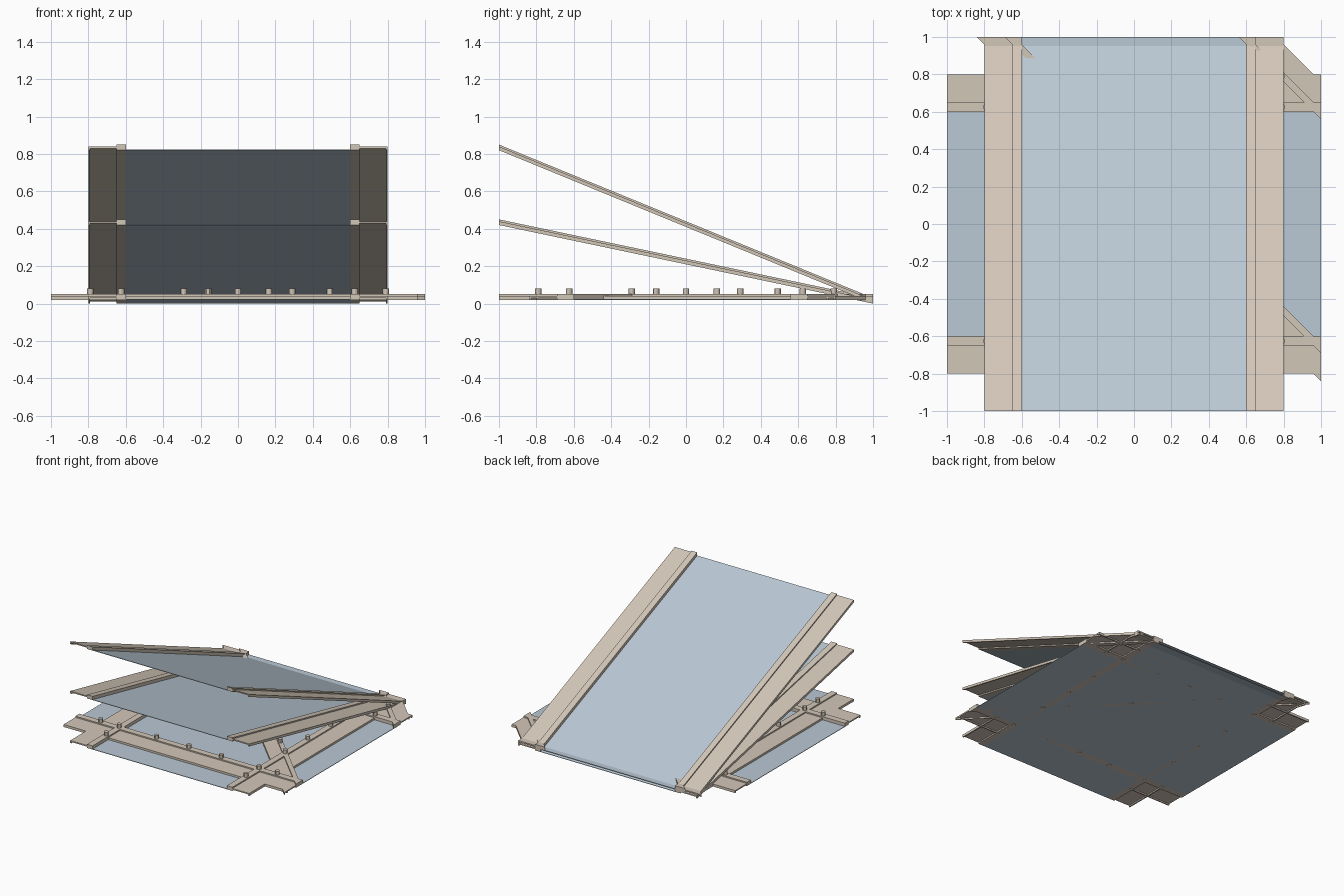
import bpy, bmesh
from mathutils import Matrix

cube = bpy.data.objects.get("Cube")
if cube:
    bpy.data.objects.remove(cube, do_unlink=True)


def material(name, rgb):
    m = bpy.data.materials.new(name)
    m.use_nodes = True
    m.diffuse_color = (*rgb, 1)
    m.node_tree.nodes["Principled BSDF"].inputs["Base Color"].default_value = (*rgb, 1)
    return m


TAN = material("warm tan", (0.65, 0.57, 0.48))
BLUE = material("pale blue", (0.49, 0.58, 0.66))

# Channel section: tall inner rib, thin web, outer lip (across, height)
CHANNEL = [(0.6, 0.02), (0.65, 0.02), (0.65, 0.03), (0.79, 0.03), (0.79, 0.02),
           (0.8, 0.02), (0.8, 0.04), (0.65, 0.04), (0.65, 0.05), (0.6, 0.05)]


def finish(bm, name, mat):
    bmesh.ops.recalc_face_normals(bm, faces=bm.faces)
    mesh = bpy.data.meshes.new(name)
    bm.to_mesh(mesh)
    bm.free()
    mesh.materials.append(mat)
    obj = bpy.data.objects.new(name, mesh)
    bpy.context.collection.objects.link(obj)
    return obj


def loft(name, ring_a, ring_b, mat):
    """Solid between two matching outlines."""
    bm = bmesh.new()
    a = [bm.verts.new(p) for p in ring_a]
    b = [bm.verts.new(p) for p in ring_b]
    bm.faces.new(a)
    bm.faces.new(b[::-1])
    for i in range(len(a)):
        j = (i + 1) % len(a)
        bm.faces.new((a[i], a[j], b[j], b[i]))
    return finish(bm, name, mat)


def beam(name, start, end):
    """Channel whose ends are placed by two functions of the section point."""
    return loft(name, [start(u, v) for u, v in CHANNEL],
                [end(u, v) for u, v in CHANNEL], TAN)


def panel(name, outline, height, thick=0.004):
    return loft(name, [(x, y, height(y)) for x, y in outline],
                [(x, y, height(y) + thick) for x, y in outline], BLUE)


# Base frame: crossing channels on all four sides
for s, side, end in ((1, "left", "back"), (-1, "right", "front")):
    beam(f"base_{side}_beam", lambda u, v: (s * u, -1, v), lambda u, v: (s * u, 1, v))
    beam(f"base_{end}_beam", lambda u, v: (-1, s * u, v), lambda u, v: (1, s * u, v))

# Diagonal channels, trimmed square with the base edges
for name, first, way in (("long_diagonal_beam", 0.36, -1), ("corner_diagonal_beam", 1.56, 1)):
    def total(u):
        return first + way * (u - 0.6)
    beam(name, lambda u, v: (1, total(u) - 1, v), lambda u, v: (total(u) - 1, 1, v))

# Cross-shaped base panel
quarter = [(0.6, 0.6), (0.6, 1), (-0.6, 1)]
cross = []
for i in range(4):
    for x, y in quarter:
        cross.append((x, y))
    quarter = [(-y, x) for x, y in quarter]
panel("base_panel", cross, lambda y: 0.02)

# Two ramps sharing the back hinge line
for label, slope in (("upper", 0.41), ("lower", 0.21)):
    for s, side in ((1, "left"), (-1, "right")):
        beam(f"{label}_ramp_{side}_beam",
             lambda u, v: (s * u, -1, v - 0.02 + 2 * slope),
             lambda u, v: (s * u, 1, v - 0.02))
    panel(f"{label}_ramp_panel", [(-0.6, -1), (0.6, -1), (0.6, 1), (-0.6, 1)],
          lambda y: slope * (1 - y))

# Bolts along the ribs, at the crossings and on the diagonals
RIB, LIP, STEP = 0.625, 0.79, 0.29
spots = [(0.49, -0.16), (0.165, 0.165), (-0.16, 0.49), (LIP, LIP)]
for s in (1, -1):
    for t in (-STEP, 0, STEP):
        spots += [(s * RIB, t), (t, s * RIB)]
    for q in (1, -1):
        spots += [(s * RIB, q * RIB), (s * LIP, q * RIB), (s * RIB, q * LIP)]

bm = bmesh.new()
for x, y in spots:
    bmesh.ops.create_cone(bm, cap_ends=True, segments=12, radius1=0.017, radius2=0.017,
                          depth=0.062, matrix=Matrix.Translation((x, y, 0.049)))
bolts = finish(bm, "bolts", TAN)
bpy.context.view_layer.objects.active = bolts
bolts.select_set(True)
bpy.ops.object.shade_smooth_by_angle()
